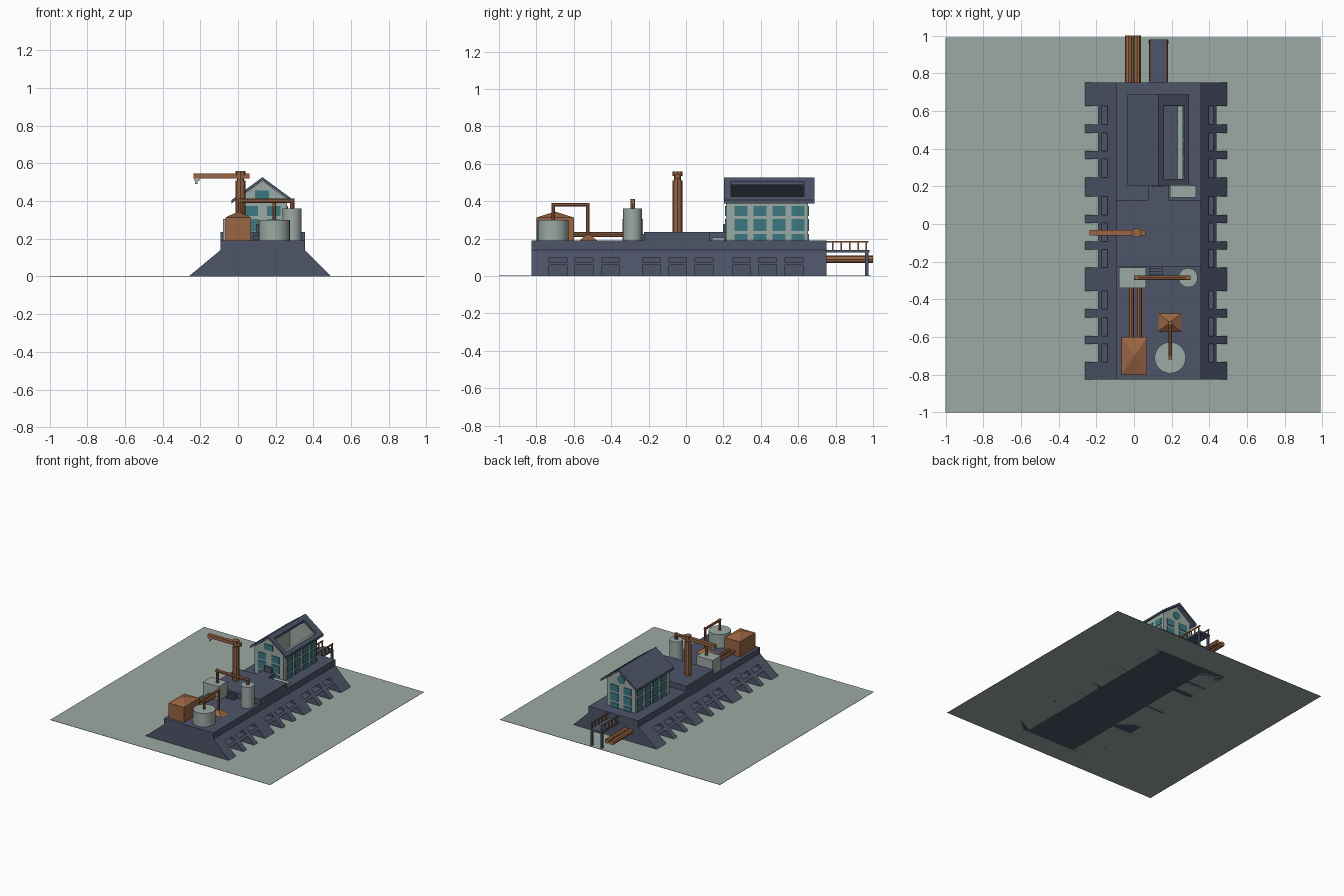
import bpy, bmesh, math
from mathutils import Vector

if "Cube" in bpy.data.objects:
    bpy.data.objects.remove(bpy.data.objects["Cube"])


def material(name, rgb):
    m = bpy.data.materials.new(name)
    m.diffuse_color = (*rgb, 1)
    m.use_nodes = True
    m.node_tree.nodes["Principled BSDF"].inputs["Base Color"].default_value = m.diffuse_color
    return m


SAGE = material("sage", (0.33, 0.40, 0.37))
SLATE = material("slate", (0.075, 0.09, 0.14))
COPPER = material("copper", (0.32, 0.13, 0.057))
TEAL = material("teal", (0.045, 0.19, 0.225))
GREY = material("light_grey", (0.45, 0.46, 0.48))


def finish(bm, name, mat):
    bmesh.ops.recalc_face_normals(bm, faces=bm.faces)
    me = bpy.data.meshes.new(name)
    bm.to_mesh(me)
    bm.free()
    me.materials.append(mat)
    ob = bpy.data.objects.new(name, me)
    bpy.context.collection.objects.link(ob)
    return ob


def box(name, x0, x1, y0, y1, z0, z1, mat):
    return prism(name, [(x0, z0), (x1, z0), (x1, z1), (x0, z1)], y0, y1, mat)


def prism(name, profile, y0, y1, mat):
    """Extrude an x-z profile along y."""
    bm = bmesh.new()
    f = bm.faces.new([bm.verts.new((x, y0, z)) for x, z in profile])
    g = bmesh.ops.extrude_face_region(bm, geom=[f])["geom"]
    bmesh.ops.translate(bm, vec=(0, y1 - y0, 0),
                        verts=[v for v in g if isinstance(v, bmesh.types.BMVert)])
    return finish(bm, name, mat)


def rod(name, a, b, r, mat, sides=16):
    """Cylinder between two points."""
    a, b = Vector(a), Vector(b)
    bm = bmesh.new()
    bmesh.ops.create_cone(bm, cap_ends=True, segments=sides, radius1=r, radius2=r,
                          depth=(b - a).length)
    bm.transform((b - a).to_track_quat('Z', 'Y').to_matrix().to_4x4())
    bmesh.ops.translate(bm, vec=(a + b) / 2, verts=bm.verts)
    for f in bm.faces:
        f.smooth = sides > 8 and len(f.verts) == 4
    return finish(bm, name, mat)


def pipe(name, pts, r):
    for a, b in zip(pts, pts[1:]):
        d = (Vector(b) - Vector(a)).normalized() * r
        rod(name, Vector(a) - d, Vector(b) + d, r, COPPER, 8)


def pyramid(name, x0, x1, y0, y1, z0, z1, mat):
    bm = bmesh.new()
    base = [bm.verts.new(p) for p in
            ((x0, y0, z0), (x1, y0, z0), (x1, y1, z0), (x0, y1, z0))]
    top = bm.verts.new(((x0 + x1) / 2, (y0 + y1) / 2, z1))
    bm.faces.new(base)
    for i in range(4):
        bm.faces.new((base[i], base[(i + 1) % 4], top))
    return finish(bm, name, mat)


# base plate
box("base_plate", -1, 0.99, -1, 0.99, 0, 0.002, SAGE)

# plinth core and sloping flanks with two rows of openings
XL, XR, Y0, Y1 = -0.093, 0.355, -0.825, 0.75
box("plinth_core", XL, XR, Y0, Y1, 0, 0.19, SLATE)
openings = [(c + d - 0.048, c + d + 0.048)
            for c in (-0.685, -0.184, 0.296) for d in (0, 0.14, 0.281)]
edges = [Y0] + [y for o in openings for y in o] + [Y1]
for inner, outer in ((XL, -0.262), (XR, 0.496)):
    def band(z0, z1):
        at = lambda z: outer + (inner - outer) * z / 0.14
        return [(inner, z0), (at(z0), z0), (at(z1), z1), (inner, z1)][:3 if z1 == 0.14 else 4]
    for i in range(0, len(edges), 2):
        prism("buttress", band(0, 0.14), edges[i], edges[i + 1], SLATE)
    for a, b in openings:
        prism("opening_bar", band(0.058, 0.074), a, b, SLATE)
        prism("opening_head", band(0.10, 0.14), a, b, SLATE)

# raised middle deck, walkway and steps
box("raised_deck", XL, XR, -0.225, 0.125, 0.18, 0.235, SLATE)
box("walkway", 0.075, 0.185, 0.12, 0.225, 0.18, 0.235, SLATE)
box("porch_slab", 0.19, 0.33, 0.14, 0.205, 0.185, 0.207, SAGE)
for i in range(3):
    box("deck_step", 0.08, 0.15, -0.27 + i * 0.015, -0.22, 0.185, 0.2 + i * 0.012, SLATE)
box("door", 0.095, 0.165, 0.198, 0.222, 0.23, 0.278, SLATE)

# house walls
HX0, HX1, HY0, HY1 = 0.0, 0.26, 0.215, 0.652
gable = [(HX0, 0.185), (HX1, 0.185), (HX1, 0.41), (0.13, 0.507), (HX0, 0.41)]
prism("front_gable_wall", gable, HY0, HY0 + 0.025, SAGE)
prism("back_gable_wall", gable, HY1 - 0.025, HY1, SAGE)
box("left_wall", HX0, HX0 + 0.03, HY0, HY1, 0.185, 0.41, SAGE)
box("right_wall", HX1 - 0.03, HX1, HY0, HY1, 0.185, 0.41, SAGE)

# windows
T = 0.006
rows = ((0.19, 0.225), (0.24, 0.304), (0.32, 0.374))
for z0, z1 in rows:
    for i in range(4):
        y = 0.26 + i * 0.101
        box("side_window", HX1, HX1 + T, y, y + 0.07, z0, z1, TEAL)
        box("side_window", HX0 - T, HX0, y, y + 0.07, z0, z1, TEAL)
    for x in (0.035, 0.155):
        box("front_window", x, x + 0.07, HY0 - T, HY0, z0, z1, TEAL)
        box("back_window", x, x + 0.07, HY1, HY1 + T, z0, z1, TEAL)
box("front_gable_window", 0.09, 0.165, HY0 - T, HY0, 0.41, 0.455, TEAL)
rod("round_gable_window", (0.13, HY1, 0.43), (0.13, HY1 + T, 0.43), 0.033, TEAL)


# roof with a long opening in the right slope
def roof(x0, x1, y0, y1):
    h = lambda x: 0.527 - abs(x - 0.13) * 0.74
    prism("roof", [(x0, h(x0)), (x1, h(x1)), (x1, h(x1) - 0.018), (x0, h(x0) - 0.018)],
          y0, y1, SLATE)


RY0, RY1 = 0.203, 0.688
roof(-0.035, 0.13, RY0, RY1)
roof(0.13, 0.158, RY0, RY1)
roof(0.268, 0.293, RY0, RY1)
roof(0.158, 0.268, RY0, 0.24)
roof(0.158, 0.268, 0.63, RY1)

# crane
CX, CY = 0.013, -0.046
rod("crane_column", (CX, CY, 0.23), (CX, CY, 0.51), 0.026, COPPER, 8)
rod("crane_neck", (CX, CY, 0.51), (CX, CY, 0.54), 0.019, COPPER, 8)
rod("crane_cap", (CX, CY, 0.535), (CX, CY, 0.56), 0.026, COPPER, 8)
box("crane_arm", -0.235, 0.06, CY - 0.014, CY + 0.014, 0.521, 0.547, COPPER)
box("crane_hook_block", -0.232, -0.205, CY - 0.008, CY + 0.008, 0.508, 0.521, GREY)
box("crane_hook", -0.227, -0.215, CY - 0.005, CY + 0.005, 0.49, 0.51, GREY)

# copper hopper, its feed pipes and the pump box
box("hopper", -0.067, 0.07, -0.8, -0.6, 0.185, 0.313, COPPER)
pyramid("hopper_lid", -0.067, 0.07, -0.8, -0.6, 0.313, 0.345, COPPER)
for x in (-0.014, 0.029):
    rod("feed_pipe", (x, -0.61, 0.222), (x, -0.33, 0.222), 0.013, COPPER, 8)
box("pump_box", -0.08, 0.065, -0.34, -0.23, 0.185, 0.305, SAGE)

# tanks and overhead pipes
rod("large_tank", (0.192, -0.71, 0.185), (0.192, -0.71, 0.3), 0.083, SAGE, 24)
rod("small_tank", (0.287, -0.285, 0.185), (0.287, -0.285, 0.362), 0.051, SAGE, 24)
pipe("small_tank_pipe", [(0.287, -0.285, 0.35), (0.287, -0.285, 0.401),
                         (0.013, -0.285, 0.401), (0.013, -0.285, 0.3)], 0.012)
pipe("large_tank_pipe", [(0.192, -0.71, 0.29), (0.192, -0.71, 0.381),
                         (0.192, -0.525, 0.381), (0.192, -0.525, 0.2)], 0.01)
pyramid("pipe_foot", 0.13, 0.25, -0.57, -0.475, 0.19, 0.228, COPPER)

# rear jetty with railings and outlet pipes
box("jetty", 0.08, 0.18, 0.74, 0.98, 0.125, 0.14, SLATE)
for x in (0.085, 0.175):
    box("jetty_leg", x - 0.007, x + 0.007, 0.958, 0.975, 0, 0.13, SLATE)
    box("jetty_rail", x - 0.004, x + 0.004, 0.75, 0.977, 0.179, 0.188, COPPER)
    for i in range(5):
        y = 0.785 + i * 0.045
        box("rail_post", x - 0.004, x + 0.004, y - 0.004, y + 0.004, 0.138, 0.182, COPPER)
for x in (-0.028, 0.016):
    rod("outlet_pipe", (x, 0.74, 0.09), (x, 1.0, 0.09), 0.02, COPPER, 8)
